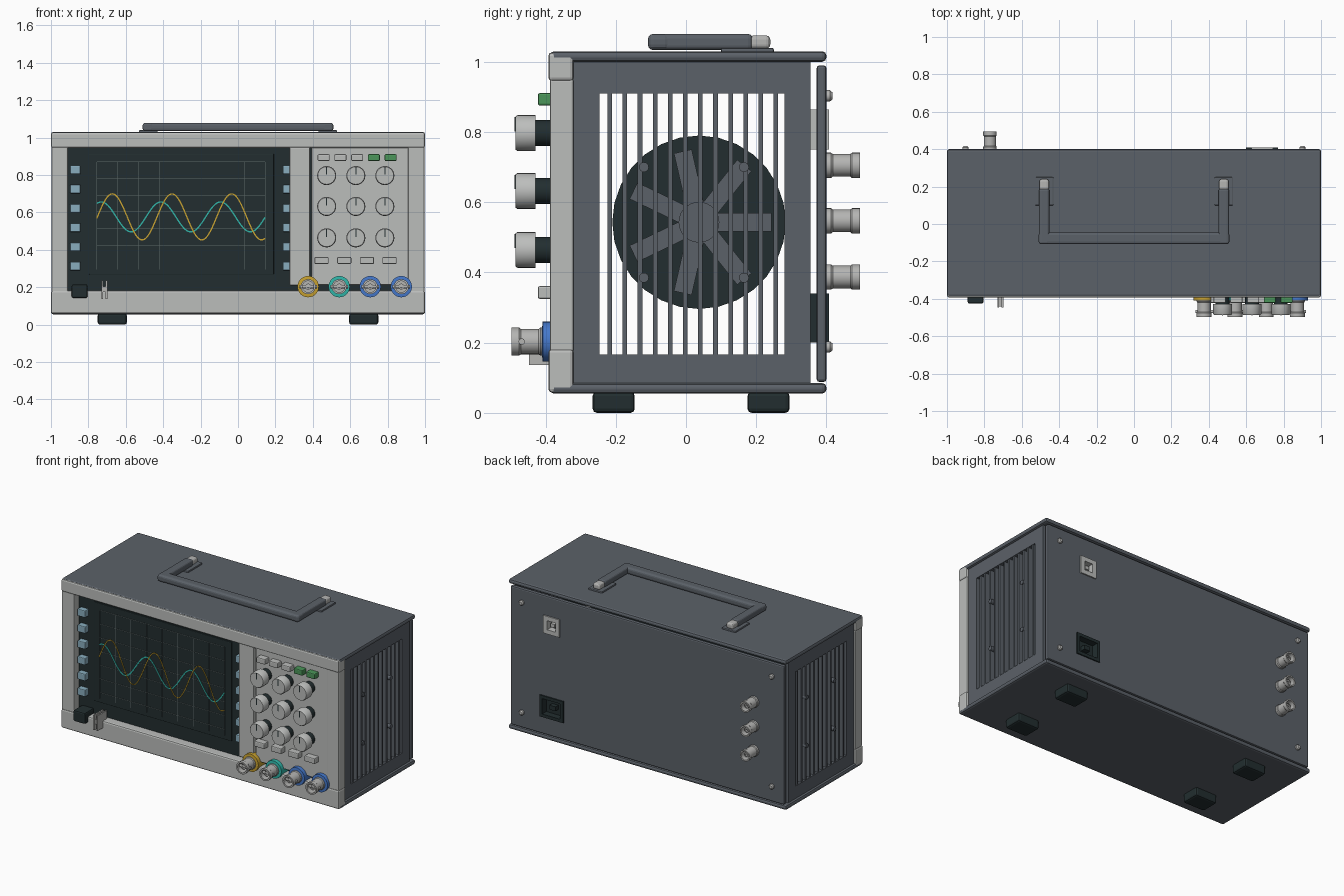
import bpy, bmesh, math
from mathutils import Vector

if "Cube" in bpy.data.objects:
    bpy.data.objects.remove(bpy.data.objects["Cube"])


def material(name, rgb):
    m = bpy.data.materials.new(name)
    m.use_nodes = True
    m.diffuse_color = (*rgb, 1)
    m.node_tree.nodes["Principled BSDF"].inputs["Base Color"].default_value = (*rgb, 1)
    return m


LIGHT = material("light grey", (.50, .51, .50))
METAL = material("metal grey", (.46, .46, .45))
CASE = material("slate grey", (.105, .12, .14))
DARK = material("near black", (.016, .027, .029))
PALE = material("pale blue", (.25, .42, .52))
GREEN = material("green", (.07, .30, .10))
YELLOW = material("amber", (.58, .36, .03))
TEAL = material("teal", (.03, .47, .40))
BLUE = material("blue", (.06, .19, .60))
GRID = material("grid grey", (.12, .15, .15))


def finish(name, bm, mat, smooth=False):
    bmesh.ops.recalc_face_normals(bm, faces=bm.faces)
    me = bpy.data.meshes.new(name)
    bm.to_mesh(me)
    bm.free()
    me.materials.append(mat)
    if smooth:
        me.shade_smooth()
        me.set_sharp_from_angle(angle=math.radians(35))
    ob = bpy.data.objects.new(name, me)
    bpy.context.collection.objects.link(ob)
    return ob


def box(name, xs, ys, zs, mat, bevel=0, segments=2):
    """Box spanning three (low, high) ranges."""
    bm = bmesh.new()
    bmesh.ops.create_cube(bm, size=1)
    for v in bm.verts:
        v.co = [(a + b) / 2 + c * (b - a) for c, (a, b) in zip(v.co, (xs, ys, zs))]
    ob = finish(name, bm, mat)
    if bevel:
        mod = ob.modifiers.new("Bevel", "BEVEL")
        mod.width, mod.segments = bevel, segments
    return ob


def around(c, size):
    return c - size / 2, c + size / 2


def lathe(name, profile, origin, axis, mat, sides=28):
    """Turn a (radius, distance) profile about an axis."""
    bm = bmesh.new()
    turn = Vector(axis).to_track_quat('Z', 'Y')
    rings = []
    for r, d in profile:
        ring = []
        for i in range(sides):
            a = math.tau * i / sides
            ring.append(bm.verts.new(turn @ Vector((r * math.cos(a), r * math.sin(a), d)) + Vector(origin)))
        rings.append(ring)
    for p, q in zip(rings, rings[1:]):
        for i in range(sides):
            j = (i + 1) % sides
            bm.faces.new((p[i], p[j], q[j], q[i]))
    bmesh.ops.remove_doubles(bm, verts=bm.verts, dist=1e-5)
    return finish(name, bm, mat, True)


def rod(name, r, a, b, origin, axis, mat):
    return lathe(name, [(0, a), (r, a), (r, b), (0, b)], origin, axis, mat)


FRONT, BACK = (0, -1, 0), (0, 1, 0)

# Case: top and bottom plates, separate back panel
box("top_plate", (-1, 1), (-.388, .4), (1, 1.03), CASE, .012)
box("bottom_plate", (-1, 1), (-.388, .4), (.055, .085), CASE, .012)
back = box("back_panel", (-.985, .985), (.372, .4), (.088, .99), CASE, .008)

# Slatted sides, each with a fan behind
FY, FZ = .037, .543
for s, side in ((1, "left"), (-1, "right")):
    xs = sorted((s * .945, s * .985))
    box(side + "_front_post", xs, (-.325, -.246), (.08, 1.005), CASE)
    box(side + "_rear_post", xs, (.281, .355), (.08, 1.005), CASE)
    box(side + "_upper_rail", xs, (-.246, .281), (.91, 1.005), CASE)
    box(side + "_lower_rail", xs, (-.246, .281), (.08, .166), CASE)
    for i in range(12):
        box(side + "_slat", sorted((s * .955, s * .982)), around(-.217 + .043 * i, .013), (.16, .915), CASE)
    out = (s, 0, 0)
    rod(side + "_fan_disc", .247, .86, .88, (0, FY, FZ), out, DARK)
    rod(side + "_fan_hub", .058, .88, .93, (0, FY, FZ), out, CASE)
    for i in range(7):
        blade = box(side + "_fan_blade", sorted((s * .885, s * .915)), (.04, .207), (-.026, .026), CASE)
        blade.location = (0, FY, FZ)
        blade.rotation_euler.x = math.tau * i / 7
    for y in (-.12, .165):
        for z in (.385, .70):
            rod(side + "_fan_bolt", .014, .88, .988, (0, y, z), out, CASE)

# Feet
for x in (-.672, .672):
    for y in (-.206, .235):
        box("foot", around(x, .156), around(y, .12), (0, .06), DARK, .012)

# Front bezel bars and control plate
box("bezel_top", (-1, 1), (-.392, -.32), (.945, 1.027), LIGHT, .01)
box("bezel_bottom", (-1, 1), (-.392, -.32), (.058, .182), LIGHT, .01)
for s in (-1, 1):
    box("bezel_post", sorted((s * .91, s * .997)), (-.388, -.32), (.175, .95), LIGHT, .006)
box("front_backplate", (-.93, .93), (-.335, -.322), (.17, .96), DARK)
box("divider_post", (.276, .384), (-.387, -.33), (.21, .948), LIGHT, .005)
box("control_plate", (.394, .915), (-.382, -.33), (.213, .948), LIGHT, .004)

# Screen, grid and traces
box("screen", (-.797, .192), (-.343, -.33), (.268, .913), DARK, .004)
X0, X1, Z0, Z1 = -.755, .145, .295, .87
for i in range(9):
    box("grid_column", around(X0 + (X1 - X0) * i / 8, .002), (-.345, -.342), (Z0, Z1), GRID)
for i in range(7):
    box("grid_row", (X0, X1), (-.345, -.342), around(Z0 + (Z1 - Z0 - .04) * i / 6 + .04, .002), GRID)


def trace(name, peak, amp, mat, y):
    bm = bmesh.new()
    rows = []
    for i in range(121):
        x = X0 + (X1 - X0) * i / 120
        k = math.tau / .319
        z = .576 + amp * math.cos(k * (x - peak))
        n = Vector((amp * k * math.sin(k * (x - peak)), 0, 1)).normalized() * .0035
        rows.append([bm.verts.new(Vector((x, y, z)) + n * t) for t in (-1, 1)])
    for p, q in zip(rows, rows[1:]):
        bm.faces.new((p[0], q[0], q[1], p[1]))
    ob = finish(name, bm, mat)
    ob.modifiers.new("Solid", "SOLIDIFY").thickness = .002


trace("teal_trace", -.731, .08, TEAL, -.348)
trace("amber_trace", -.672, .123, YELLOW, -.351)

# Soft keys on both sides of the screen
for i in range(6):
    z = .828 - .103 * i
    box("left_soft_key", around(-.87, .056), (-.37, -.33), around(z, .046), PALE, .005)
    box("right_soft_key", (.24, .29), (-.37, -.33), around(z, .046), PALE, .005)

# Power button and probe test hook
box("power_button", around(-.847, .084), (-.425, -.33), (.143, .215), DARK, .008)
for x in (-.725, -.703):
    box("test_hook_prong", around(x, .009), (-.447, -.35), (.137, .235), METAL)
box("test_hook_web", around(-.714, .024), (-.44, -.35), (.175, .205), METAL)

# Buttons
for i in range(5):
    box("upper_button", around(.458 + .0895 * i, .064), (-.422, -.37), around(.893, .036),
        GREEN if i > 2 else LIGHT, .006)
for i in range(4):
    box("lower_button", around(.447 + .121 * i, .076), (-.422, -.37), around(.343, .037), LIGHT, .006)

# Knobs
for x in (.474, .63, .785):
    for z in (.797, .632, .464):
        rod("knob_shaft", .037, .37, .43, (x, 0, z), FRONT, DARK)
        lathe("knob_cap", [(0, .428), (.051, .428), (.051, .48), (.047, .486), (0, .486)],
              (x, 0, z), FRONT, LIGHT)
        box("knob_mark", around(x, .006), (-.488, -.484), (z + .005, z + .046), DARK)

# Signal connectors
SOCKET = [(0, 0), (.04, 0), (.04, .025), (.036, .03), (.036, .08), (.04, .085), (.04, .107),
          (.03, .107), (.03, .04), (.016, .04), (.016, .09), (.007, .09), (.007, .06), (0, .06)]
for i, mat in enumerate((YELLOW, TEAL, BLUE, BLUE)):
    x = .375 + .166 * i
    lathe("input_ring", [(0, .33), (.057, .33), (.057, .408), (.04, .41), (0, .41)], (x, 0, .203), FRONT, mat)
    lathe("input_connector", SOCKET, (x, -.39, .203), FRONT, METAL)
    rod("input_lug", .009, -.047, .047, (x, -.468, .203), (1, 0, 0), METAL)
for z in (.705, .547, .387):
    lathe("rear_connector", [(r * .9, d) for r, d in SOCKET], (-.77, .388, z), BACK, METAL)

# Rear power inlet and data port, recessed through the back panel
for name, x, z, w, h, t, mat in (("power_inlet", .685, .27, .17, .14, .02, DARK),
                                 ("data_port", .685, .807, .115, .115, .028, LIGHT)):
    for s in (-1, 1):
        box(name + "_side", around(x + s * (w - t) / 2, t), (.355, .408), around(z, h), mat)
        box(name + "_edge", around(x, w - 2 * t), (.355, .408), around(z + s * (h - t) / 2, t), mat)
    box(name + "_floor", around(x, w - t), (.355, .365), around(z, h - t), DARK)
    box(name + "_tongue", around(x, w * .25), (.36, .395), around(z, h * .2), mat)
    cutter = box(name + "_cutter", around(x, w - t), (.3, .5), around(z, h - t), DARK)
    cutter.hide_render = True
    cutter.hide_viewport = True
    cut = back.modifiers.new("Cut", "BOOLEAN")
    cut.object, cut.solver = cutter, "EXACT"

# Back panel screws
for x in (-.9, .9):
    for z in (.188, .903):
        lathe("panel_screw", [(0, .39), (.016, .39), (.016, .41), (.01, .417), (0, .417)],
              (x, 0, z), BACK, METAL)

# Carrying handle folded onto the top
box("handle_grip", (-.51, .51), (-.108, -.045), (1.034, 1.079), CASE, .015, 3)
for x in (-.48, .48):
    box("handle_arm", around(x, .056), (-.108, .19), (1.034, 1.079), CASE, .013, 3)
    box("handle_mount", around(x, .1), (.1, .25), (1.025, 1.04), CASE, .005)
    box("handle_pivot", around(x, .05), (.18, .24), (1.037, 1.075), METAL, .012, 3)
